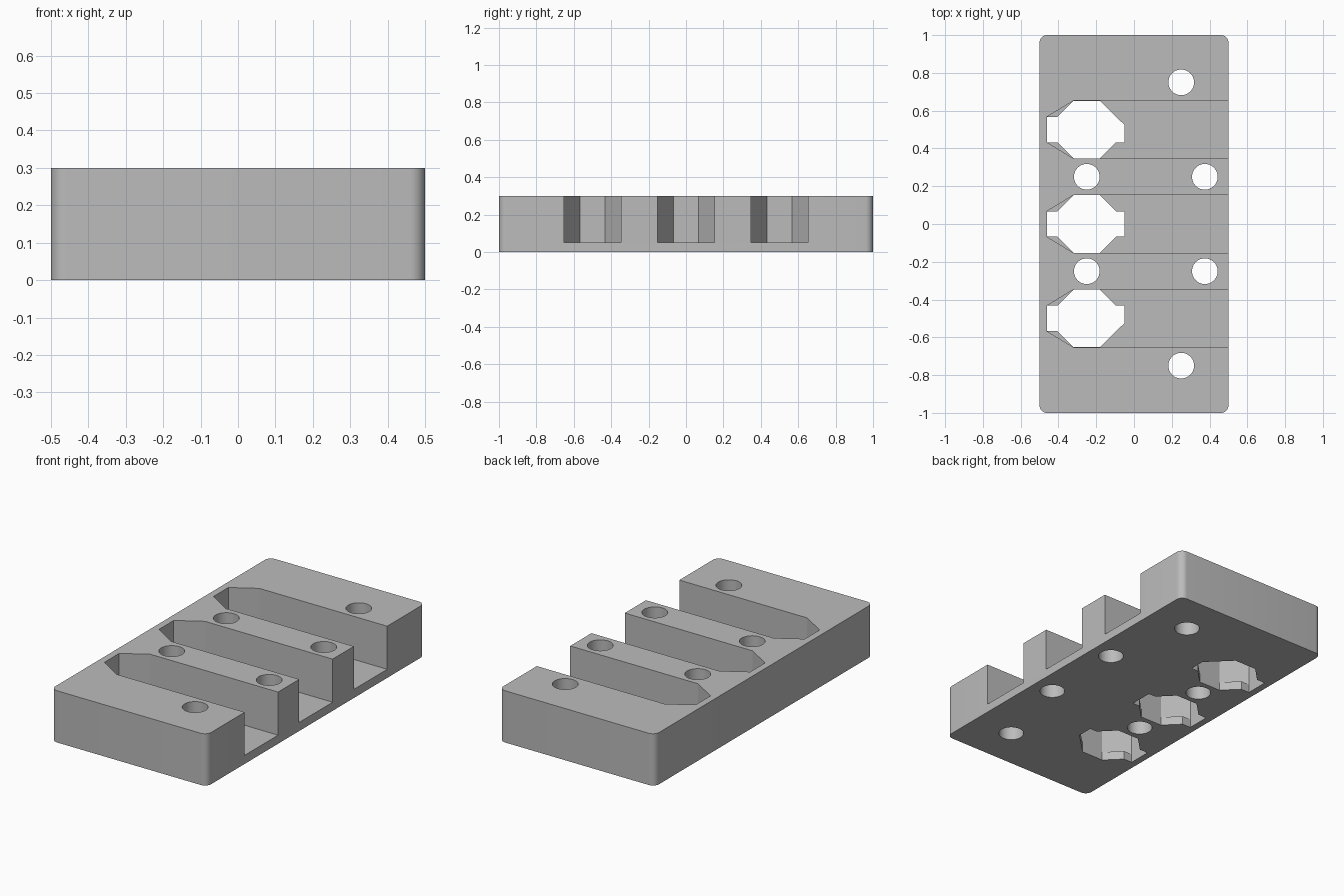
import bpy
import bmesh
from math import cos, sin, pi, radians

cube = bpy.data.objects.get("Cube")
if cube:
    bpy.data.objects.remove(cube, do_unlink=True)

grey = bpy.data.materials.new("grey")
grey.use_nodes = True
colour = (0.5, 0.5, 0.5, 1)
grey.diffuse_color = colour
grey.node_tree.nodes["Principled BSDF"].inputs["Base Color"].default_value = colour


def prism(name, outline, bottom, top):
    """Extrude a closed xy outline from bottom to top."""
    bm = bmesh.new()
    face = bm.faces.new([bm.verts.new((x, y, bottom)) for x, y in outline])
    grown = bmesh.ops.extrude_face_region(bm, geom=[face])["geom"]
    verts = [g for g in grown if isinstance(g, bmesh.types.BMVert)]
    bmesh.ops.translate(bm, vec=(0, 0, top - bottom), verts=verts)
    bmesh.ops.recalc_face_normals(bm, faces=bm.faces)
    mesh = bpy.data.meshes.new(name)
    bm.to_mesh(mesh)
    bm.free()
    obj = bpy.data.objects.new(name, mesh)
    bpy.context.collection.objects.link(obj)
    return obj


def arc(x, y, radius, start, sweep, steps):
    return [(x + radius * cos(start + sweep * i / steps),
             y + radius * sin(start + sweep * i / steps)) for i in range(steps)]


# Block with rounded vertical corners
R = 0.04
outline = []
for i, (sx, sy) in enumerate([(1, 1), (-1, 1), (-1, -1), (1, -1)]):
    corner = arc(sx * (0.5 - R), sy * (1 - R), R, i * pi / 2, pi / 2, 8)
    outline += corner + [(sx * (0.5 - R) + R * cos((i + 1) * pi / 2),
                          sy * (1 - R) + R * sin((i + 1) * pi / 2))]
block = prism("slotted_block", outline, 0, 0.3)
block.data.materials.append(grey)

cutters = []

# Slots with pointed ends, open at the left side
W, T = 0.153, 0.068
slot = [(0.6, -W), (0.6, W), (-0.32, W), (-0.46, T), (-0.46, -T), (-0.32, -W)]

# Floor openings: an octagon with a notch at either end
w, t = W - 0.0005, T - 0.0005
left_end = [(-0.32, w), (-0.405, t), (-0.4595, t),
            (-0.4595, -t), (-0.405, -t), (-0.32, -w), (-0.18, -w)]
step_low = [(-0.095, -t), (-0.05, -t)]
step_high = [(-0.05, t), (-0.095, t)]
plain_low, plain_high = [(-0.05, -0.024)], [(-0.05, 0.024)]
for centre, low, high in ((0.5, step_low, plain_high),
                          (0, step_low, step_high),
                          (-0.5, plain_low, step_high)):
    opening = left_end + low + high + [(-0.18, w)]
    cutters.append(prism("slot_cutter", [(x, y + centre) for x, y in slot], 0.05, 0.4))
    cutters.append(prism("opening_cutter", [(x, y + centre) for x, y in opening], -0.1, 0.2))

# Round through holes, mirrored front to back
for x, y in ((0.25, 0.75), (-0.25, 0.25), (0.375, 0.25)):
    for side in (1, -1):
        cutters.append(prism("hole_cutter", arc(x, y * side, 0.068, 0, 2 * pi, 48), -0.1, 0.4))

for cutter in cutters:
    cutter.hide_render = True
    mod = block.modifiers.new("cut", 'BOOLEAN')
    mod.operation = 'DIFFERENCE'
    mod.solver = 'EXACT'
    mod.object = cutter

# Bake the cuts and discard the cutters
baked = bpy.data.meshes.new_from_object(
    block.evaluated_get(bpy.context.evaluated_depsgraph_get()))
block.modifiers.clear()
block.data = baked
for cutter in cutters:
    bpy.data.objects.remove(cutter, do_unlink=True)

# Smooth the round walls, keep the slot edges sharp
bpy.ops.object.select_all(action='DESELECT')
block.select_set(True)
bpy.context.view_layer.objects.active = block
bpy.ops.object.shade_smooth_by_angle(angle=radians(25))
